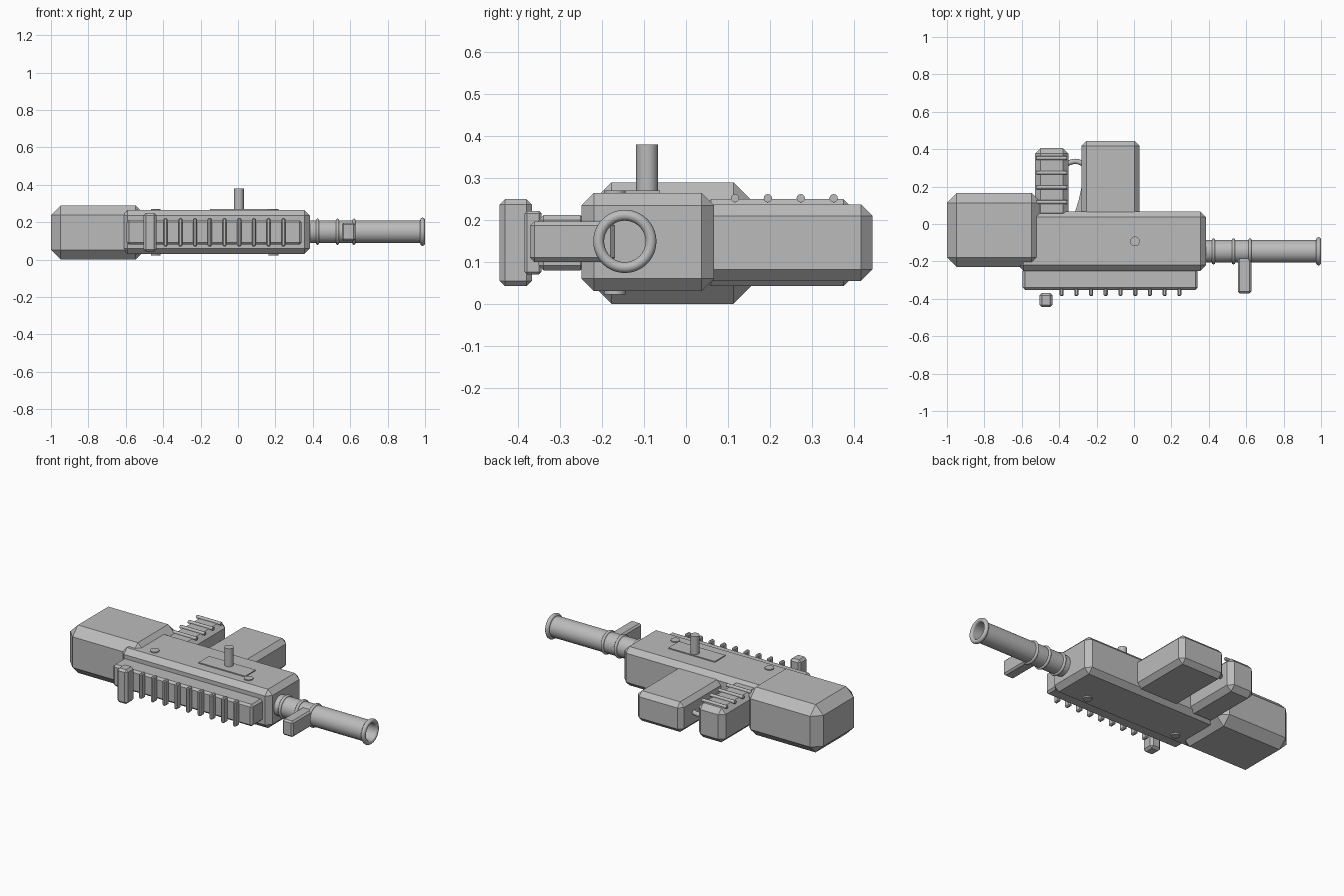
import bpy
import bmesh
from math import pi, cos, sin, radians
from mathutils import Matrix, Vector

if "Cube" in bpy.data.objects:
    bpy.data.objects.remove(bpy.data.objects["Cube"])

grey = bpy.data.materials.new("plain grey")
grey.use_nodes = True
COLOUR = (0.5, 0.5, 0.5, 1)
grey.diffuse_color = COLOUR
grey.node_tree.nodes["Principled BSDF"].inputs["Base Color"].default_value = COLOUR

BARREL_Y, BARREL_Z = -0.146, 0.149


def finish(name, bm, smooth=False):
    bmesh.ops.recalc_face_normals(bm, faces=bm.faces)
    mesh = bpy.data.meshes.new(name)
    bm.to_mesh(mesh)
    bm.free()
    mesh.materials.append(grey)
    obj = bpy.data.objects.new(name, mesh)
    bpy.context.collection.objects.link(obj)
    if smooth:
        bpy.ops.object.select_all(action='DESELECT')
        obj.select_set(True)
        bpy.context.view_layer.objects.active = obj
        bpy.ops.object.shade_smooth_by_angle(angle=radians(35))
    return obj


def block(name, x, y, z, chamfer=0.0):
    """Box between (min, max) pairs with chamfered edges."""
    bm = bmesh.new()
    size = [b - a for a, b in (x, y, z)]
    mid = [(a + b) / 2 for a, b in (x, y, z)]
    bmesh.ops.create_cube(bm, size=1, matrix=Matrix.Translation(mid) @ Matrix.Diagonal((*size, 1)))
    if chamfer:
        bmesh.ops.bevel(bm, geom=bm.edges[:], offset=chamfer, segments=1, affect='EDGES')
    return finish(name, bm)


def cylinder(name, centre, radius, length, axis='Z', sides=24):
    bm = bmesh.new()
    turn = Matrix.Rotation(pi / 2, 4, 'Y') if axis == 'X' else Matrix()
    bmesh.ops.create_cone(bm, cap_ends=True, segments=sides, radius1=radius, radius2=radius,
                          depth=length, matrix=Matrix.Translation(centre) @ turn)
    return finish(name, bm, True)


def lathe(name, profile, closed=False, sides=40):
    """Spin (x, radius) points round the barrel axis."""
    bm = bmesh.new()
    rings = []
    for x, r in profile:
        rings.append([bm.verts.new((x, BARREL_Y + r * cos(2 * pi * i / sides),
                                    BARREL_Z + r * sin(2 * pi * i / sides))) for i in range(sides)])
    pairs = list(zip(rings, rings[1:]))
    if closed:
        pairs.append((rings[-1], rings[0]))
    for a, b in pairs:
        for i in range(sides):
            j = (i + 1) % sides
            bm.faces.new((a[i], a[j], b[j], b[i]))
    if not closed:
        bm.faces.new(rings[0])
        bm.faces.new(rings[-1])
    return finish(name, bm, True)


def ring(name, x, radius, tube):
    steps = [2 * pi * k / 12 for k in range(12)]
    return lathe(name, [(x + tube * cos(a), radius + tube * sin(a)) for a in steps], closed=True)


# Main masses
block("stock", (-1, -0.495), (-0.23, 0.165), (0, 0.29), 0.052)
block("body", (-0.62, 0.385), (-0.25, 0.067), (0.03, 0.265), 0.03)
block("magazine", (-0.28, 0.03), (0.03, 0.445), (0.055, 0.237), 0.027)
block("grip", (-0.53, -0.35), (0.03, 0.406), (0.042, 0.25), 0.03)

# Raised bars across the grip
for i in range(4):
    cylinder(f"grip_bar_{i + 1}", (-0.44, 0.117 + 0.0785 * i, 0.252), 0.01, 0.165, 'X', 12)

# Side rail with ribs and sight block
block("side_rail", (-0.595, 0.34), (-0.352, -0.24), (0.08, 0.212), 0.012)
for i in range(9):
    x = -0.387 + 0.0787 * i
    block(f"rail_rib_{i + 1}", (x - 0.011, x + 0.011), (-0.385, -0.345), (0.07, 0.222), 0.006)
block("sight_block", (-0.505, -0.435), (-0.445, -0.368), (0.042, 0.25), 0.013)

# Barrel with open bore, bands and muzzle ring
lathe("barrel", [(0.36, 0.061), (0.985, 0.061), (0.985, 0.05), (0.5, 0.05)])
for i, x in enumerate((0.425, 0.532, 0.62)):
    ring(f"barrel_band_{i + 1}", x, 0.061, 0.009)
ring("muzzle_ring", 0.987, 0.0625, 0.013)
block("fore_handle", (0.555, 0.627), (-0.372, -0.17), (0.1, 0.197), 0.01)

# Top plate with upright pin
block("top_plate", (-0.15, 0.162), (-0.163, -0.062), (0.255, 0.271))
cylinder("upright_pin", (0.005, -0.093, 0.32), 0.026, 0.12)

# Screw heads above and below
for x in (-0.44, 0.19):
    for side, z in (("top", 0.265), ("bottom", 0.028)):
        cylinder(f"screw_{side}", (x, -0.17, z), 0.026, 0.012, sides=20)

# Trigger guard as a bowed tube
curve = bpy.data.curves.new("trigger_guard_path", 'CURVE')
curve.dimensions = '3D'
curve.bevel_depth = 0.014
curve.bevel_resolution = 3
curve.use_fill_caps = True
spline = curve.splines.new('POLY')
spline.points.add(8)
for i, p in enumerate(spline.points):
    t = i / 8
    p.co = (-0.37 + 0.11 * t, 0.315 + 0.02 * sin(pi * t), 0.147, 1)
spline.use_smooth = True
curve.materials.append(grey)
bpy.context.collection.objects.link(bpy.data.objects.new("trigger_guard", curve))

# Trigger as a thin wedge
bm = bmesh.new()
outline = [(-0.32, 0.05), (-0.27, 0.05), (-0.27, 0.19), (-0.282, 0.19), (-0.295, 0.13)]
face = bm.faces.new([bm.verts.new((x, y, 0.132)) for x, y in outline])
extruded = bmesh.ops.extrude_face_region(bm, geom=[face])
bmesh.ops.translate(bm, vec=Vector((0, 0, 0.034)),
                    verts=[v for v in extruded["geom"] if isinstance(v, bmesh.types.BMVert)])
finish("trigger", bm)
